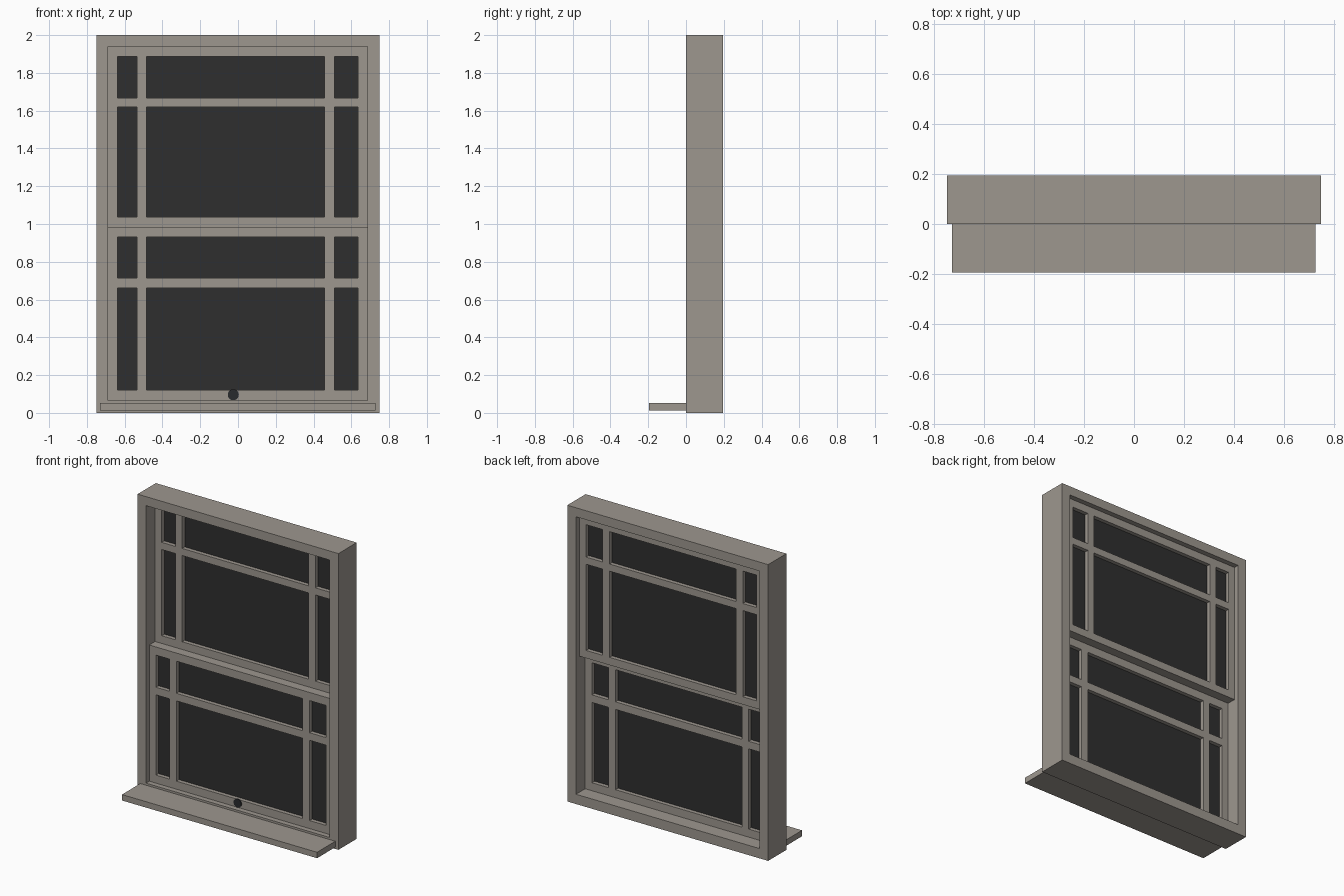
import bpy, bmesh, math
from mathutils import Matrix, Vector

if "Cube" in bpy.data.objects:
    bpy.data.objects.remove(bpy.data.objects["Cube"])


def material(name, color):
    m = bpy.data.materials.new(name)
    m.diffuse_color = (*color, 1)
    m.use_nodes = True
    m.node_tree.nodes["Principled BSDF"].inputs["Base Color"].default_value = m.diffuse_color
    return m


TAUPE = material("taupe paint", (0.34, 0.31, 0.275))
GLASS = material("dark glass", (0.028, 0.028, 0.028))
METAL = material("dark metal", (0.022, 0.024, 0.027))


def finish(name, bm, mat):
    bmesh.ops.recalc_face_normals(bm, faces=bm.faces)
    me = bpy.data.meshes.new(name)
    bm.to_mesh(me)
    bm.free()
    me.materials.append(mat)
    ob = bpy.data.objects.new(name, me)
    bpy.context.collection.objects.link(ob)
    return ob


def lattice(name, xs, zs, y0, y1, mat):
    """Solid bars on a grid of cuts; every odd/odd cell is left open."""
    bm = bmesh.new()
    v = [[bm.verts.new((x, y0, z)) for z in zs] for x in xs]
    for i in range(len(xs) - 1):
        for j in range(len(zs) - 1):
            if i % 2 and j % 2:
                continue
            bm.faces.new((v[i][j], v[i + 1][j], v[i + 1][j + 1], v[i][j + 1]))
    for vert in [w for w in bm.verts if not w.link_faces]:
        bm.verts.remove(vert)
    ext = bmesh.ops.extrude_face_region(bm, geom=bm.faces[:])
    moved = [g for g in ext["geom"] if isinstance(g, bmesh.types.BMVert)]
    bmesh.ops.translate(bm, verts=moved, vec=(0, y1 - y0, 0))
    return finish(name, bm, mat)


def box(name, lo, hi, mat):
    bm = bmesh.new()
    lo, hi = Vector(lo), Vector(hi)
    size = Matrix.Diagonal((*(hi - lo), 1))
    bmesh.ops.create_cube(bm, size=1, matrix=Matrix.Translation((lo + hi) / 2) @ size)
    return finish(name, bm, mat)


# Outer frame and projecting sill
lattice("outer_frame", [-0.75, -0.687, 0.685, 0.75], [0, 0.066, 1.939, 2], 0, 0.195, TAUPE)
box("sill", (-0.73, -0.195, 0.012), (0.727, 0, 0.052), TAUPE)

# Two sliding sashes: lower in front, upper behind, each with glazing bars
bars_x = [-0.687, -0.638, -0.536, -0.485, 0.459, 0.51, 0.634, 0.685]
sashes = {
    "lower_sash": ([0.066, 0.12, 0.662, 0.713, 0.93, 0.985], 0.035, 0.0975),
    "upper_sash": ([0.985, 1.037, 1.619, 1.667, 1.886, 1.939], 0.0975, 0.16),
}
for name, (bars_z, y0, y1) in sashes.items():
    lattice(name, bars_x, bars_z, y0, y1, TAUPE)
    mid = (y0 + y1) / 2
    box(name + "_glass", (-0.645, mid - 0.004, bars_z[0] + 0.045),
        (0.641, mid + 0.004, bars_z[-1] - 0.045), GLASS)

# Small round latch on the bottom rail
bm = bmesh.new()
bmesh.ops.create_cone(bm, cap_ends=True, segments=20, radius1=0.029, radius2=0.029, depth=0.008,
                      matrix=Matrix.Translation((-0.025, 0.033, 0.096)) @ Matrix.Rotation(math.pi / 2, 4, 'X'))
finish("latch", bm, METAL)
